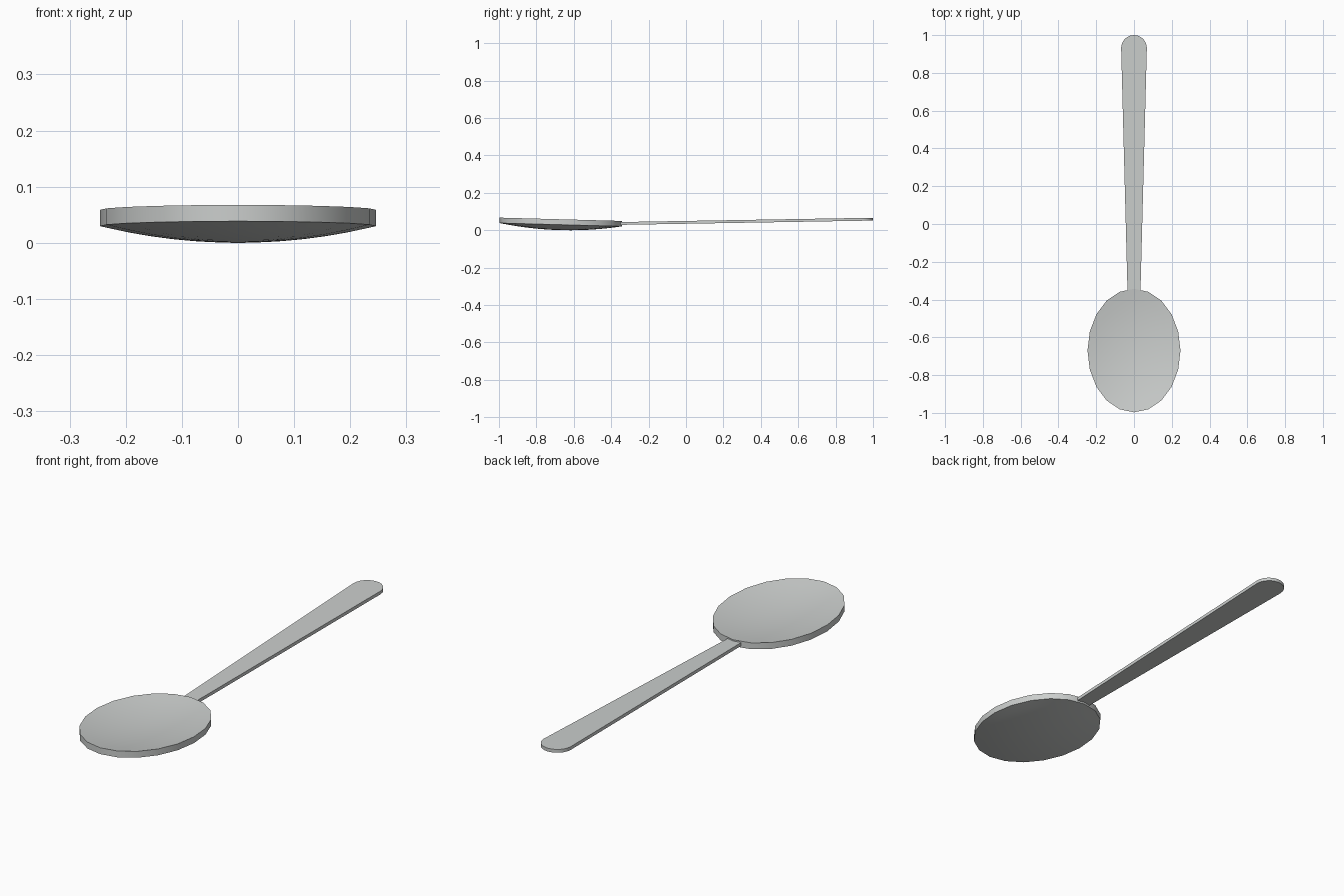
import bpy, bmesh, math

if "Cube" in bpy.data.objects:
    bpy.data.objects.remove(bpy.data.objects["Cube"])

steel = bpy.data.materials.new("brushed_steel")
steel.diffuse_color = (0.60, 0.62, 0.61, 1)
steel.use_nodes = True
steel.node_tree.nodes["Principled BSDF"].inputs["Base Color"].default_value = steel.diffuse_color


def finish(bm, name):
    bmesh.ops.recalc_face_normals(bm, faces=bm.faces)
    mesh = bpy.data.meshes.new(name)
    bm.to_mesh(mesh)
    bm.free()
    mesh.materials.append(steel)
    ob = bpy.data.objects.new(name, mesh)
    bpy.context.collection.objects.link(ob)
    bpy.ops.object.select_all(action='DESELECT')
    ob.select_set(True)
    bpy.context.view_layer.objects.active = ob
    bpy.ops.object.shade_smooth_by_angle(angle=math.radians(30))
    return ob


# Bowl: tilted parabolic dish with an even thickness and a 20-sided rim
SIDES, RINGS = 20, 6
CY, RX, RY, DEPTH, THICK = -0.67, 0.246, 0.327, 0.029, 0.029
bm = bmesh.new()


def dish(offset):
    def point(r, a):
        y = RY * r * math.cos(a)
        z = 0.0315 - 0.027 * y - DEPTH * (1 - r * r) + offset
        return bm.verts.new((RX * r * math.sin(a), CY + y, z))
    centre = point(0, 0)
    rings = [[point(k / RINGS, math.tau * i / SIDES) for i in range(SIDES)]
             for k in range(1, RINGS + 1)]
    for i in range(SIDES):
        j = (i + 1) % SIDES
        bm.faces.new((centre, rings[0][i], rings[0][j]))
        for a, b in zip(rings, rings[1:]):
            bm.faces.new((a[i], b[i], b[j], a[j]))
    return rings[-1]


low, high = dish(0), dish(THICK)
for i in range(SIDES):
    j = (i + 1) % SIDES
    bm.faces.new((low[i], low[j], high[j], high[i]))
lowest = min(v.co.z for v in bm.verts)
for v in bm.verts:
    v.co.z -= lowest
finish(bm, "spoon_bowl")

# Handle: flat tapered bar with a rounded end, rising gently to the back
bm = bmesh.new()
outline = [(-0.034, -0.365), (0.034, -0.365)]
outline += [(0.068 * math.cos(math.pi * i / 12), 0.932 + 0.068 * math.sin(math.pi * i / 12))
            for i in range(13)]


def sheet(z):
    return [bm.verts.new((x, y, z + 0.017 * (y + 0.345))) for x, y in outline]


under, over = sheet(0.029), sheet(0.044)
bm.faces.new(under)
bm.faces.new(over)
for i in range(len(outline)):
    j = (i + 1) % len(outline)
    bm.faces.new((under[i], under[j], over[j], over[i]))
finish(bm, "spoon_handle")
